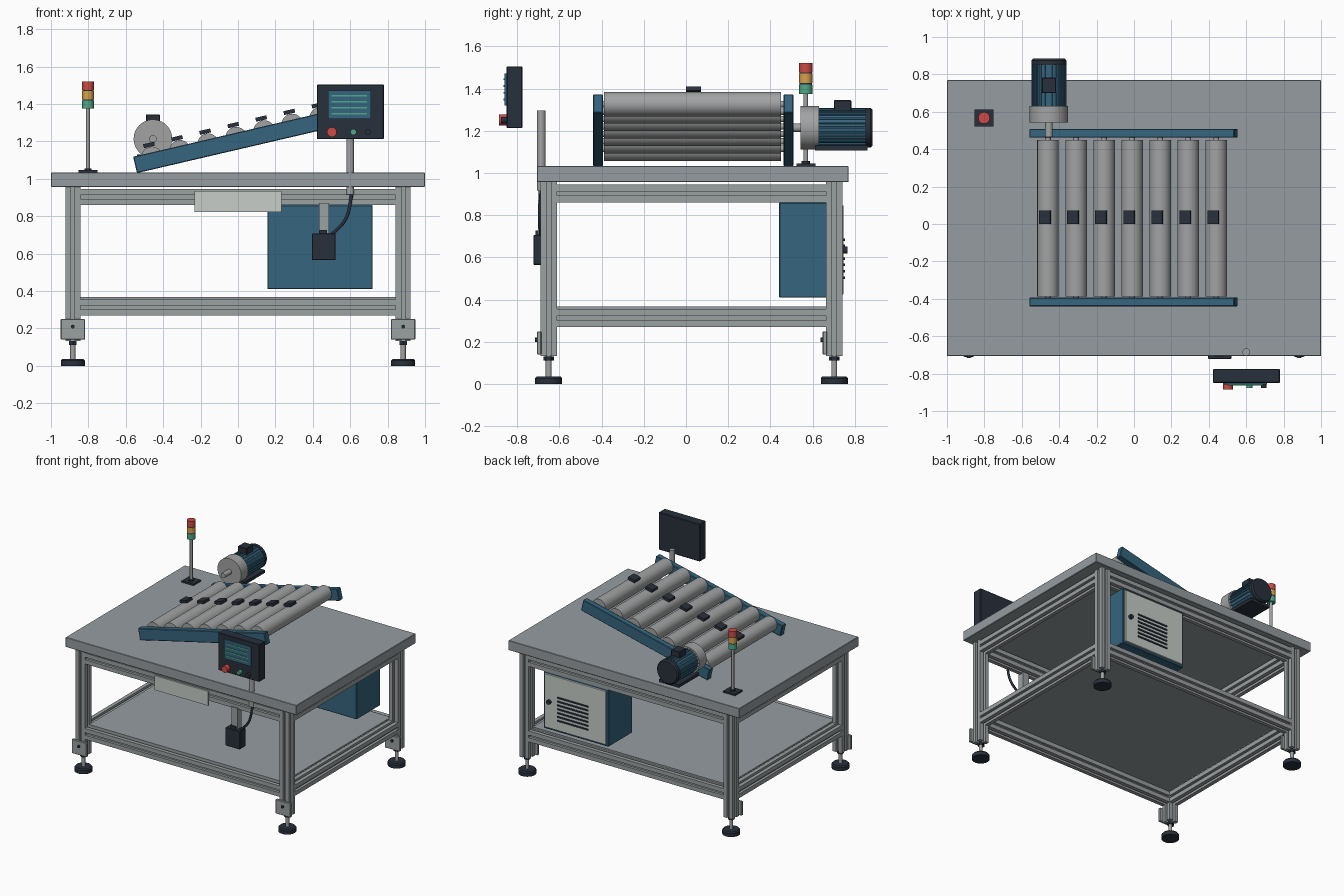
import bpy, bmesh, math
from mathutils import Matrix, Vector

if "Cube" in bpy.data.objects:
    bpy.data.objects.remove(bpy.data.objects["Cube"])


def mat(name, r, g, b):
    m = bpy.data.materials.new(name)
    m.diffuse_color = (r, g, b, 1)
    m.use_nodes = True
    m.node_tree.nodes["Principled BSDF"].inputs["Base Color"].default_value = m.diffuse_color
    return m


TABLE = mat("table grey", 0.30, 0.335, 0.355)
ALU = mat("aluminium", 0.33, 0.355, 0.365)
STEEL = mat("roller steel", 0.36, 0.365, 0.37)
PALE = mat("pale panel", 0.57, 0.61, 0.58)
BLUE = mat("machine blue", 0.035, 0.13, 0.21)
DARK = mat("dark plastic", 0.022, 0.03, 0.045)
RED = mat("signal red", 0.62, 0.07, 0.06)
AMBER = mat("signal amber", 0.68, 0.36, 0.07)
GREEN = mat("signal green", 0.08, 0.40, 0.25)


def finish(name, bm, material, smooth=False):
    bmesh.ops.recalc_face_normals(bm, faces=bm.faces)
    me = bpy.data.meshes.new(name)
    bm.to_mesh(me)
    bm.free()
    me.materials.append(material)
    if smooth:
        me.polygons.foreach_set("use_smooth", [True] * len(me.polygons))
        me.set_sharp_from_angle(angle=math.radians(35))
    ob = bpy.data.objects.new(name, me)
    bpy.context.collection.objects.link(ob)
    return ob


def box(name, x, y, z, material, bevel=0, tilt=0):
    """Box from (min, max) ranges, optionally tilted about its centre."""
    bm = bmesh.new()
    size = [r[1] - r[0] for r in (x, y, z)]
    centre = Vector([(r[0] + r[1]) / 2 for r in (x, y, z)])
    bmesh.ops.create_cube(bm, size=1)
    bmesh.ops.scale(bm, vec=size, verts=bm.verts)
    if bevel:
        bmesh.ops.bevel(bm, geom=bm.edges[:], offset=bevel, segments=1, affect='EDGES')
    ob = finish(name, bm, material)
    ob.location = centre
    ob.rotation_euler.y = -tilt
    return ob


def cyl(name, axis, centre, span, r, material, r2=None, sides=32):
    """Cylinder along an axis; centre gives the other two coordinates, span the ends."""
    bm = bmesh.new()
    bmesh.ops.create_cone(bm, cap_ends=True, segments=sides, radius1=r,
                          radius2=r if r2 is None else r2, depth=span[1] - span[0])
    mid = (span[0] + span[1]) / 2
    a, b = centre
    if axis == 'y':
        m = Matrix.Translation((a, mid, b)) @ Matrix.Rotation(-math.pi / 2, 4, 'X')
    else:
        m = Matrix.Translation((a, b, mid))
    bm.transform(m)
    return finish(name, bm, material, True)


def prism(name, axis, pts, centre, span, material):
    """Extrude a 2D profile along an axis."""
    bm = bmesh.new()
    rings = []
    for w in span:
        ring = []
        for u, v in pts:
            u, v = u + centre[0], v + centre[1]
            ring.append(bm.verts.new({'x': (w, u, v), 'y': (u, w, v), 'z': (u, v, w)}[axis]))
        rings.append(ring)
    n = len(pts)
    bm.faces.new(rings[0])
    bm.faces.new(rings[1])
    for i in range(n):
        j = (i + 1) % n
        bm.faces.new((rings[0][i], rings[0][j], rings[1][j], rings[1][i]))
    return finish(name, bm, material)


def slotted(w, h, s=0.01, d=0.02):
    """Rectangular profile with a slot in the middle of each side."""
    a, b = w / 2, h / 2
    return [(-a, -b), (-s, -b), (-s, d - b), (s, d - b), (s, -b), (a, -b),
            (a, -s), (a - d, -s), (a - d, s), (a, s), (a, b),
            (s, b), (s, b - d), (-s, b - d), (-s, b), (-a, b),
            (-a, s), (d - a, s), (d - a, -s), (-a, -s)]


# Table top and lower shelf
box("table_top", (-1, 1), (-0.706, 0.77), (0.957, 1.033), TABLE, 0.003)
box("lower_shelf", (-0.842, 0.842), (-0.64, 0.69), (0.355, 0.367), TABLE)

# Slotted legs with foot plates and levelling feet
LX, LY = 0.883, (-0.65, 0.702)
for sx, side in ((-1, "left"), (1, "right")):
    for ly, end in zip(LY, ("front", "back")):
        tag = f"{end}_{side}"
        x = sx * LX
        prism(f"leg_{tag}", 'z', slotted(0.08, 0.08), (x, ly), (0.133, 0.957), ALU)
        box(f"foot_plate_{tag}", (x - 0.065, x + 0.065), (ly - 0.055, ly - 0.035),
            (0.14, 0.25), ALU, 0.003)
        cyl(f"plate_bolt_{tag}", 'y', (x, 0.21), (ly - 0.066, ly - 0.054), 0.01, DARK, sides=12)
        cyl(f"foot_pad_{tag}", 'z', (x, ly), (0, 0.028), 0.064, DARK)
        cyl(f"foot_pad_top_{tag}", 'z', (x, ly), (0.028, 0.037), 0.064, DARK, 0.056)
        cyl(f"foot_rod_{tag}", 'z', (x, ly), (0.035, 0.14), 0.014, STEEL, sides=16)
        cyl(f"foot_nut_{tag}", 'z', (x, ly), (0.112, 0.132), 0.024, DARK, sides=6)

# Slotted rails joining the legs, upper and lower
for level, z in (("upper", 0.9025), ("lower", 0.3125)):
    for ly, end in zip(LY, ("front", "back")):
        prism(f"{level}_rail_{end}", 'x', slotted(0.08, 0.085), (ly, z), (-0.843, 0.843), ALU)
    for sx, side in ((-1, "left"), (1, "right")):
        prism(f"{level}_rail_{side}", 'y', slotted(0.08, 0.085), (sx * LX, z),
              (LY[0] + 0.04, LY[1] - 0.04), ALU)

# Pale plate on the front rail
box("front_plate", (-0.232, 0.232), (-0.70, -0.69), (0.823, 0.936), PALE)

# Electrical cabinet with door, louvres and lock
box("cabinet", (0.157, 0.72), (0.44, 0.735), (0.41, 0.86), BLUE, 0.004)
box("cabinet_door", (0.172, 0.705), (0.733, 0.746), (0.425, 0.847), PALE, 0.003)
for i in range(7):
    z = 0.505 + 0.03 * i
    box(f"louvre_{i}", (0.32, 0.59), (0.744, 0.752), (z - 0.006, z + 0.006), DARK)
cyl("cabinet_lock", 'y', (0.66, 0.635), (0.744, 0.765), 0.017, DARK, sides=20)

# Inclined conveyor: side rails, rollers and small blocks on the rollers
TILT = math.radians(13.1)
for name, y in (("front", (-0.44, -0.393)), ("back", (0.462, 0.508))):
    box(f"conveyor_rail_{name}", (-0.565, 0.56), y, (1.157, 1.247), BLUE, 0.004, TILT)
for i in range(7):
    x = -0.46 + 0.15 * i
    z = 1.2225 + 0.235 * x
    cyl(f"roller_{i}", 'y', (x, z), (-0.388, 0.45), 0.0575, STEEL, sides=40)
    cyl(f"roller_axle_{i}", 'y', (x, z), (-0.41, 0.475), 0.015, STEEL, sides=16)
    bx, bz = x - 0.07 * math.sin(TILT), z + 0.069 * math.cos(TILT)
    box(f"roller_block_{i}", (bx - 0.03, bx + 0.03), (0, 0.072),
        (bz - 0.0105, bz + 0.0105), DARK, 0, TILT)

# Drive motor with gearbox, finned body and end cap
M = (-0.455, 1.214)
cyl("motor_shaft", 'y', M, (0.465, 0.56), 0.02, STEEL, sides=20)
cyl("gearbox", 'y', M, (0.543, 0.63), 0.103, STEEL, sides=40)
fins = []
for i in range(24):
    for da, r in ((-0.06, 0.086), (-0.05, 0.093), (0.05, 0.093), (0.06, 0.086)):
        a = i * math.tau / 24 + da
        fins.append((r * math.cos(a), r * math.sin(a)))
prism("motor_body", 'y', fins, M, (0.628, 0.852), BLUE)
cyl("motor_cap", 'y', M, (0.85, 0.873), 0.094, DARK)
cyl("motor_cap_end", 'y', M, (0.873, 0.884), 0.094, DARK, 0.085)
box("motor_foot", (-0.54, -0.37), (0.61, 0.86), (1.107, 1.13), DARK)
box("motor_terminal_box", (-0.493, -0.417), (0.70, 0.783), (1.28, 1.345), DARK, 0.004)

# Signal tower
T = (-0.802, 0.567)
box("tower_base", (-0.853, -0.751), (0.522, 0.612), (1.033, 1.046), DARK)
cyl("tower_collar", 'z', T, (1.046, 1.056), 0.02, DARK)
cyl("tower_pole", 'z', T, (1.046, 1.375), 0.011, STEEL, sides=16)
for name, z, m in (("green", 1.375, GREEN), ("amber", 1.425, AMBER), ("red", 1.475, RED)):
    cyl(f"tower_lamp_{name}", 'z', T, (z, z + 0.045), 0.031, m)
for z in (1.42, 1.47):
    cyl("tower_band", 'z', T, (z - 0.001, z + 0.006), 0.029, DARK)

# Control panel on a post
cyl("panel_post", 'z', (0.6, -0.685), (0.917, 1.295), 0.02, STEEL, sides=24)
box("panel_case", (0.422, 0.78), (-0.85, -0.775), (1.212, 1.505), DARK, 0.004)
box("panel_screen", (0.48, 0.712), (-0.859, -0.849), (1.32, 1.472), BLUE)
for i in range(4):
    z = 1.444 - 0.032 * i
    box(f"screen_line_{i}", (0.5, 0.69), (-0.863, -0.858), (z - 0.004, z + 0.004), GREEN)
for name, x, r, y, m in (("red", 0.502, 0.026, -0.885, RED), ("green", 0.617, 0.016, -0.877, GREEN),
                         ("dark", 0.694, 0.015, -0.877, DARK)):
    cyl(f"button_{name}", 'y', (x, 1.25), (y, -0.849), r, m, sides=24)

# Junction box on its hanger, and the cable up to the post
box("hanger", (0.433, 0.487), (-0.70, -0.65), (0.70, 0.87), ALU)
box("junction_box", (0.396, 0.521), (-0.722, -0.65), (0.565, 0.707), DARK, 0.003)
box("junction_box_neck", (0.435, 0.475), (-0.712, -0.66), (0.70, 0.727), DARK)
curve = bpy.data.curves.new("cable", 'CURVE')
curve.dimensions = '3D'
curve.bevel_depth = 0.009
curve.use_fill_caps = True
spline = curve.splines.new('BEZIER')
path = [(0.61, -0.685, 0.925), (0.575, -0.69, 0.785), (0.495, -0.685, 0.695)]
spline.bezier_points.add(len(path) - 1)
for p, co in zip(spline.bezier_points, path):
    p.co = co
    p.handle_left_type = p.handle_right_type = 'AUTO'
curve.materials.append(DARK)
bpy.context.collection.objects.link(bpy.data.objects.new("cable", curve))
